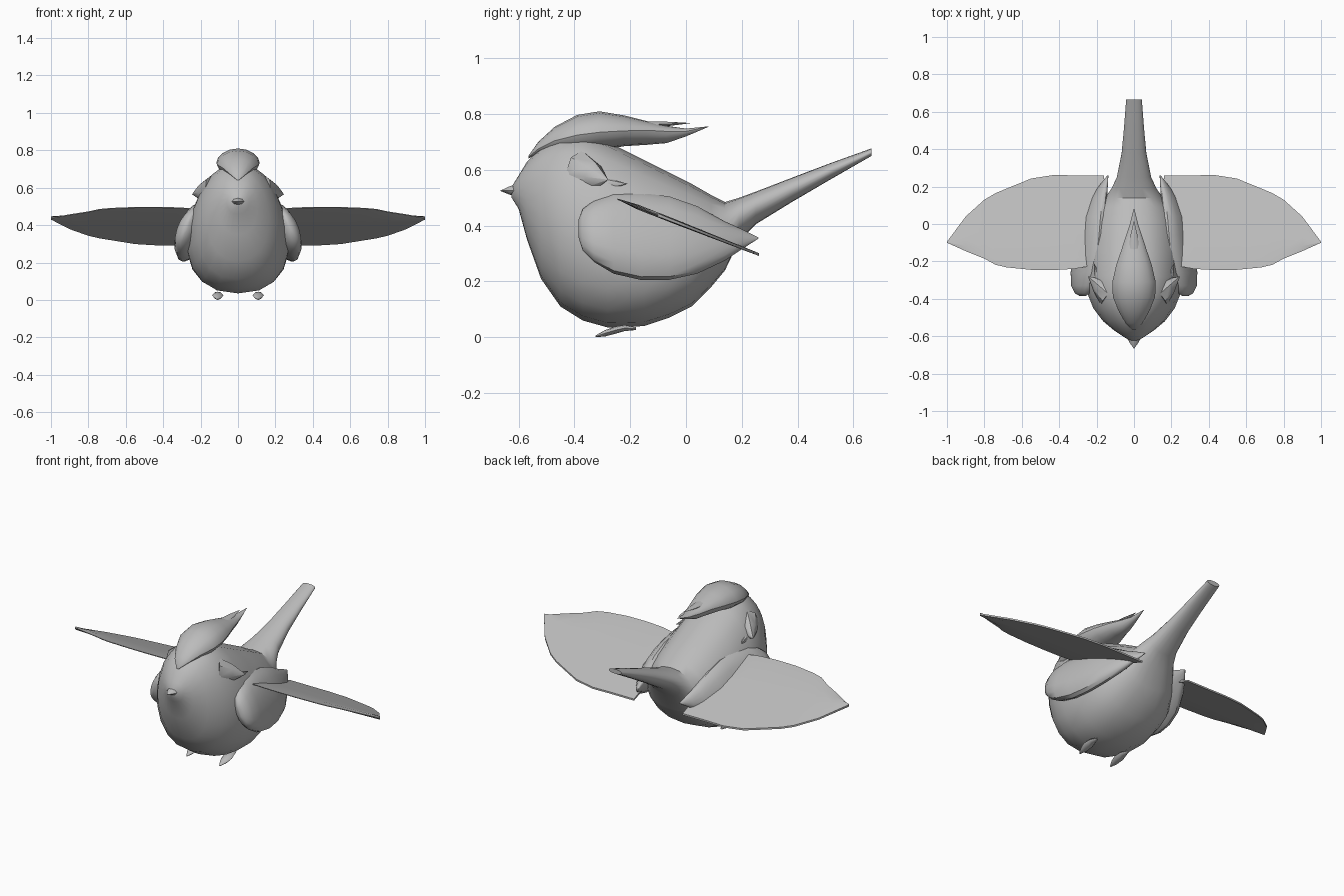
import bpy, bmesh, math
from mathutils import Vector

grey = bpy.data.materials.new("plain grey")
grey.diffuse_color = (0.5, 0.5, 0.5, 1)


def finish(name, bm, angle=40):
    bmesh.ops.remove_doubles(bm, verts=bm.verts, dist=0.0005)
    bmesh.ops.recalc_face_normals(bm, faces=bm.faces)
    me = bpy.data.meshes.new(name)
    bm.to_mesh(me)
    bm.free()
    ob = bpy.data.objects.new(name, me)
    bpy.context.collection.objects.link(ob)
    me.materials.append(grey)
    bpy.ops.object.select_all(action='DESELECT')
    ob.select_set(True)
    bpy.context.view_layer.objects.active = ob
    bpy.ops.object.shade_smooth_by_angle(angle=math.radians(angle))
    return ob


def loft(name, rings, angle=40):
    """Skin a list of equal-length point rings and cap both ends."""
    bm = bmesh.new()
    rows = [[bm.verts.new(p) for p in r] for r in rings]
    n = len(rows[0])
    for a, b in zip(rows, rows[1:]):
        for i in range(n):
            j = (i + 1) % n
            bm.faces.new((a[i], a[j], b[j], b[i]))
    bm.faces.new(rows[0])
    bm.faces.new(rows[-1])
    return finish(name, bm, angle)


def oval(y, low, high, half, x=0, lean=0, taper=0, power=1, n=20):
    """Upright ring at depth y, narrowing upward by taper and leaning in x."""
    ring = []
    for i in range(n):
        a = 2 * math.pi * i / n
        c, s = math.cos(a), math.sin(a)
        w = half * math.copysign(abs(c) ** power, c) * (1 - taper * s)
        h = (high - low) / 2 * s
        ring.append((x + w - lean * h, y, (low + high) / 2 + h))
    return ring


def spike(name, base, tip, r1, r2, up, n=8):
    """Flattened cone from a base point to a tip."""
    base, tip = Vector(base), Vector(tip)
    d = (tip - base).normalized()
    u = d.cross(Vector(up)).normalized()
    v = u.cross(d)
    rings = []
    for t, k in ((0, 1), (0.5, 0.62), (1, 0.01)):
        p = base.lerp(tip, t)
        rings.append([p + k * (u * r1 * math.cos(a) + v * r2 * math.sin(a))
                      for a in [2 * math.pi * i / n for i in range(n)]])
    return loft(name, rings)


# Body, head and tail: y, bottom, top, half width, taper
body = [(-0.625, 0.50, 0.54, 0.02, 0), (-0.60, 0.46, 0.58, 0.06, 0),
        (-0.57, 0.35, 0.63, 0.105, 0), (-0.52, 0.21, 0.68, 0.165, 0.06),
        (-0.45, 0.11, 0.72, 0.218, 0.1), (-0.37, 0.06, 0.73, 0.25, 0.12),
        (-0.28, 0.035, 0.70, 0.27, 0.14), (-0.15, 0.04, 0.635, 0.268, 0.15),
        (-0.06, 0.07, 0.59, 0.255, 0.15), (0.02, 0.11, 0.55, 0.235, 0.14),
        (0.09, 0.18, 0.51, 0.195, 0.1), (0.14, 0.24, 0.485, 0.155, 0.05),
        (0.19, 0.345, 0.50, 0.12, 0), (0.25, 0.405, 0.522, 0.092, 0),
        (0.38, 0.485, 0.572, 0.066, 0), (0.52, 0.567, 0.625, 0.053, 0),
        (0.665, 0.65, 0.677, 0.042, 0)]
loft("body", [oval(y, lo, hi, w, taper=t, power=0.85) for y, lo, hi, w, t in body])

# Swept-back crest with a sharp side edge: y, underside, edge, top, half width
crest = [(-0.565, 0.64, 0.645, 0.65, 0.01), (-0.53, 0.66, 0.675, 0.70, 0.045),
         (-0.47, 0.66, 0.705, 0.755, 0.08), (-0.39, 0.66, 0.725, 0.797, 0.113),
         (-0.31, 0.67, 0.735, 0.81, 0.116), (-0.22, 0.685, 0.74, 0.795, 0.095),
         (-0.14, 0.69, 0.742, 0.775, 0.068), (-0.07, 0.696, 0.738, 0.758, 0.045),
         (0.0, 0.72, 0.738, 0.748, 0.022), (0.08, 0.754, 0.755, 0.756, 0.002)]
rings = []
for y, lo, mid, hi, w in crest:
    ring = []
    for i in range(16):
        a = 2 * math.pi * i / 16
        s = math.sin(a)
        h = (hi - mid if s > 0 else mid - lo) * math.copysign(abs(s) ** 1.2, s)
        ring.append((w * math.cos(a), y, mid + h))
    rings.append(ring)
loft("crest", rings)
spike("crest_upper_tip", (0, -0.14, 0.762), (0, 0.02, 0.768), 0.03, 0.012, (0, 0, 1))

# Beak
spike("beak", (0, -0.595, 0.527), (0, -0.667, 0.525), 0.042, 0.025, (0, 0, 1))

# Spread wing outlines: x, leading y, trailing y
wing = [(0.16, -0.10, 0.26), (0.21, -0.22, 0.26), (0.32, -0.24, 0.26),
        (0.43, -0.246, 0.262), (0.55, -0.245, 0.243), (0.68, -0.232, 0.19),
        (0.74, -0.218, 0.165), (0.80, -0.185, 0.13), (0.90, -0.145, 0.04),
        (1.0, -0.10, -0.095)]
# Folded wing covers: y, bottom, top, centre x, half thickness
cover = [(-0.386, 0.36, 0.42, 0.275, 0.01), (-0.37, 0.31, 0.46, 0.275, 0.035),
         (-0.33, 0.27, 0.49, 0.267, 0.06), (-0.26, 0.228, 0.517, 0.258, 0.068),
         (-0.16, 0.205, 0.517, 0.247, 0.066), (-0.06, 0.206, 0.505, 0.235, 0.062),
         (0.04, 0.228, 0.47, 0.218, 0.055), (0.14, 0.275, 0.415, 0.187, 0.038),
         (0.20, 0.315, 0.388, 0.165, 0.022), (0.26, 0.354, 0.358, 0.14, 0.003)]
# Feet: y, bottom, top, half width
foot = [(-0.325, 0.0, 0.006, 0.004), (-0.29, 0.003, 0.026, 0.022),
        (-0.255, 0.012, 0.038, 0.03), (-0.22, 0.022, 0.044, 0.022),
        (-0.18, 0.026, 0.036, 0.008)]

for side, m in (("right", 1), ("left", -1)):
    rings = []
    for x, y0, y1 in wing:
        ys = [y0 + (y1 - y0) * t for t in (0, 0.15, 0.4, 0.7, 1)]
        z = [0.497 - 0.392 * (y + 0.25) for y in ys]
        thick = [0.002, 0.009, 0.009, 0.007, 0.005]
        rings.append([(m * x, y, h + t) for y, h, t in zip(ys, z, thick)] +
                     [(m * x, y, h - t) for y, h, t in list(zip(ys, z, thick))[::-1]])
    loft(side + "_spread_wing", rings)

    loft(side + "_wing_cover", [oval(y, lo, hi, w, x=m * x, lean=m * 0.32, n=16)
                                for y, lo, hi, x, w in cover])
    loft(side + "_foot", [oval(y, lo, hi, w, x=m * 0.108, n=8) for y, lo, hi, w in foot])
    # Pointed cheek feathers
    spike(side + "_cheek", (m * 0.13, -0.38, 0.585), (m * 0.245, -0.28, 0.565),
          0.07, 0.085, (0, 0, 1))
    spike(side + "_cheek_tuft", (m * 0.18, -0.33, 0.55), (m * 0.215, -0.21, 0.55),
          0.025, 0.03, (0, 0, 1))
